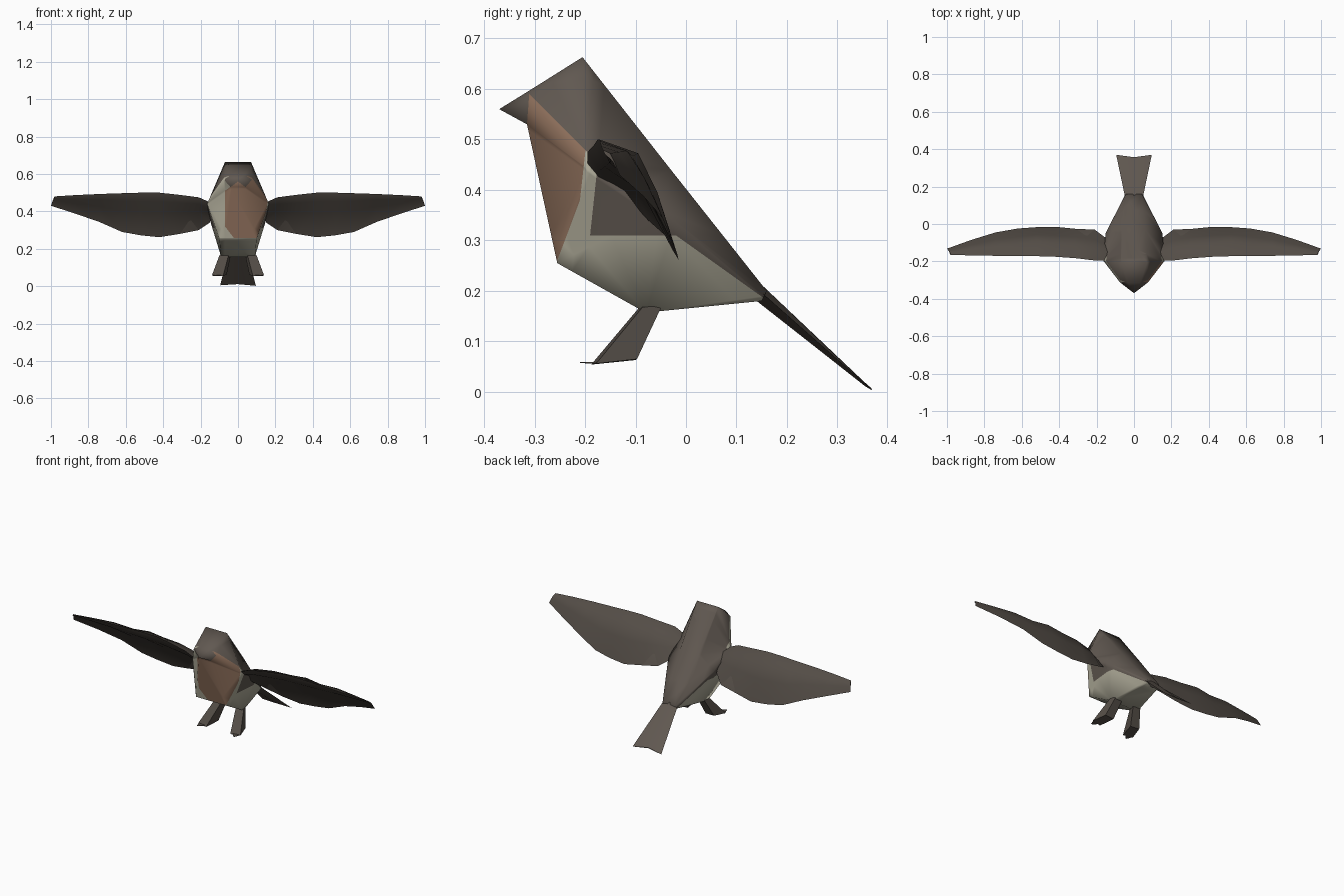
import bpy
import bmesh
from mathutils import Vector

if "Cube" in bpy.data.objects:
    bpy.data.objects.remove(bpy.data.objects["Cube"])


def material(name, rgb):
    m = bpy.data.materials.new(name)
    m.diffuse_color = (*rgb, 1)
    m.use_nodes = True
    m.node_tree.nodes["Principled BSDF"].inputs["Base Color"].default_value = m.diffuse_color
    return m


BROWN = material("feather_brown", (0.118, 0.098, 0.082))
RUST = material("breast_rust", (0.265, 0.157, 0.103))
CREAM = material("belly_cream", (0.43, 0.41, 0.32))
DARK = material("wing_brown", (0.088, 0.074, 0.062))


def finish(bm, name, mats, angle=60):
    bmesh.ops.recalc_face_normals(bm, faces=bm.faces)
    mesh = bpy.data.meshes.new(name)
    bm.to_mesh(mesh)
    bm.free()
    for m in mats:
        mesh.materials.append(m)
    ob = bpy.data.objects.new(name, mesh)
    bpy.context.collection.objects.link(ob)
    bpy.ops.object.select_all(action='DESELECT')
    ob.select_set(True)
    bpy.context.view_layer.objects.active = ob
    bpy.ops.object.shade_smooth_by_angle(angle=angle * 0.01745)
    return ob


def loft(rings):
    """Skin a list of equal-length rings and cap both ends."""
    bm = bmesh.new()
    vs = [[bm.verts.new(p) for p in r] for r in rings]
    n = len(vs[0])
    for a, b in zip(vs, vs[1:]):
        for i in range(n):
            j = (i + 1) % n
            bm.faces.new((a[i], a[j], b[j], b[i]))
    bm.faces.new(vs[0])
    bm.faces.new(vs[-1])
    return bm


def six(top, side, bottom):
    """Symmetric six-sided ring from (y, z, half width) triples."""
    (ty, tz, tw), (sy, sz, sw), (by, bz, bw) = top, side, bottom
    return [(-tw, ty, tz), (tw, ty, tz), (sw, sy, sz),
            (bw, by, bz), (-bw, by, bz), (-sw, sy, sz)]


# body: rings from face to rump, face drawn out into the beak
body = loft([
    six((-.31, .597, .035), (-.312, .57, .075), (-.315, .53, .04)),
    six((-.205, .663, .07), (-.195, .44, .165), (-.255, .255, .10)),
    six((-.03, .44, .06), (-.05, .36, .152), (-.08, .157, .09)),
    six((.16, .2, .04), (.155, .19, .048), (.15, .18, .04)),
])
face = min(body.faces, key=lambda f: f.calc_center_median().y)
poke = bmesh.ops.poke(body, faces=[face])
poke["verts"][0].co = (0, -.37, .56)
bmesh.ops.triangulate(body, faces=[f for f in body.faces if len(f.verts) == 4])

# plumage borders as side-on lines: (y, z) to (y, z)
CAP = ((-.31, .59), (-.17, .45))
FLANK = ((-.02, .31), (.155, .185))
BIB_HIGH = ((-.20, .47), (-.21, .38))
BIB_LOW = ((-.21, .38), (-.255, .26))
SHOULDER = ((-.175, .45), (-.19, .31))
WAIST = ((-.2, .31), (0, .31))


def beyond(line, c):
    """True on the upper or rear side of a border."""
    (y0, z0), (y1, z1) = line
    dy, dz = y1 - y0, z1 - z0
    n = (-dz, dy) if -dz + dy > 0 else (dz, -dy)
    return (c.y - y0) * n[0] + (c.z - z0) * n[1] > 0


def cut(co, no):
    bmesh.ops.bisect_plane(body, geom=body.verts[:] + body.edges[:] + body.faces[:],
                           plane_co=co, plane_no=no, dist=1e-5)


for (y0, z0), (y1, z1) in (CAP, FLANK, BIB_HIGH, BIB_LOW, SHOULDER, WAIST):
    cut((0, y0, z0), (0, z1 - z0, y0 - y1))
# front borders of the bib: left edge and its two slanted corners
BIB_FRONT = [((-.07, 0, 0), (1, 0, 0)),
             ((-.07, 0, .51), (1.0, 0, -1.4)),
             ((-.07, 0, .32), (1.3, 0, 1))]
for co, no in BIB_FRONT:
    cut(co, no)
bmesh.ops.recalc_face_normals(body, faces=body.faces)
for f in body.faces:
    c = f.calc_center_median()
    f.normal_update()
    if c.z > .31:
        back = beyond(CAP, c) or beyond(SHOULDER, c)
    else:
        back = beyond(FLANK, c)
    bib_edge = BIB_HIGH if c.z > .38 else BIB_LOW
    in_bib = all((c - Vector(co)).dot(Vector(no)) > 0 for co, no in BIB_FRONT)
    if c.y < -.316 and c.z > .5:          # beak, rust only underneath
        f.material_index = 1 if abs(f.normal.x) < .2 and f.normal.z < 0 else 0
    elif back:
        f.material_index = 0
    elif in_bib and not beyond(bib_edge, c):
        f.material_index = 1
    else:
        f.material_index = 2
finish(body, "body", [BROWN, RUST, CREAM], 179)

# tail: thin fan with a shallow notch and a troughed end
finish(loft([
    [(-.047, .14, .205), (0, .15, .212), (.047, .14, .205), (0, .14, .18)],
    [(-.095, .37, .005), (0, .357, .016), (.095, .37, .002), (0, .355, .011)],
]), "tail", [BROWN], 60)

# wings: x, leading (y, z), trailing (x offset, y, z), fullness
STATIONS = [
    (.13, (-.195, .44), (.02, -.075, .34), .9),
    (.21, (-.195, .475), (0, -.03, .30), .9),
    (.31, (-.183, .488), (0, -.026, .28), 1.05),
    (.42, (-.175, .50), (0, -.015, .262), .9),
    (.52, (-.172, .50), (0, -.017, .272), 1.1),
    (.62, (-.17, .497), (0, -.024, .29), .85),
    (.74, (-.17, .493), (0, -.045, .343), 1.0),
    (.87, (-.168, .487), (0, -.085, .388), .9),
    (.98, (-.165, .48), (.02, -.132, .43), .8),
]


def wing_ring(s, x, lead, trail, full):
    a = Vector((x, *lead))
    b = Vector((x + trail[0], trail[1], trail[2]))
    d = b - a
    n = Vector((0, -d.z, d.y)).normalized() * d.length * full   # up and back
    pts = [a, a + d * .24 + n * .16, a + d * .55 + n * .12, b,
           a + d * .5 + n * .075, a + d * .18 - n * .03]
    return [(s * p.x, p.y, p.z) for p in pts]


for side, s in (("right", 1), ("left", -1)):
    finish(loft([wing_ring(s, *st) for st in STATIONS]), side + "_wing", [DARK], 60)

    # leg: short shank flaring into an outward-turned foot
    finish(loft([
        [(s * x, y, z) for x, y, z in
         ((.05, -.092, .168), (.098, -.086, .168), (.085, -.048, .17), (.038, -.05, .17))],
        [(s * x, y, z) for x, y, z in
         ((.08, -.188, .054), (.14, -.178, .056), (.118, -.097, .065), (.06, -.1, .063))],
    ]), side + "_leg", [DARK], 30)

    # toe: thin claw plate ahead of the foot
    finish(loft([
        [(s * x, y, z) for x, y, z in
         ((.09, -.18, .059), (.135, -.175, .059), (.135, -.175, .056), (.09, -.18, .056))],
        [(s * x, y, z) for x, y, z in
         ((.115, -.21, .059), (.125, -.21, .059), (.125, -.21, .057), (.115, -.21, .057))],
    ]), side + "_toe", [DARK], 30)
